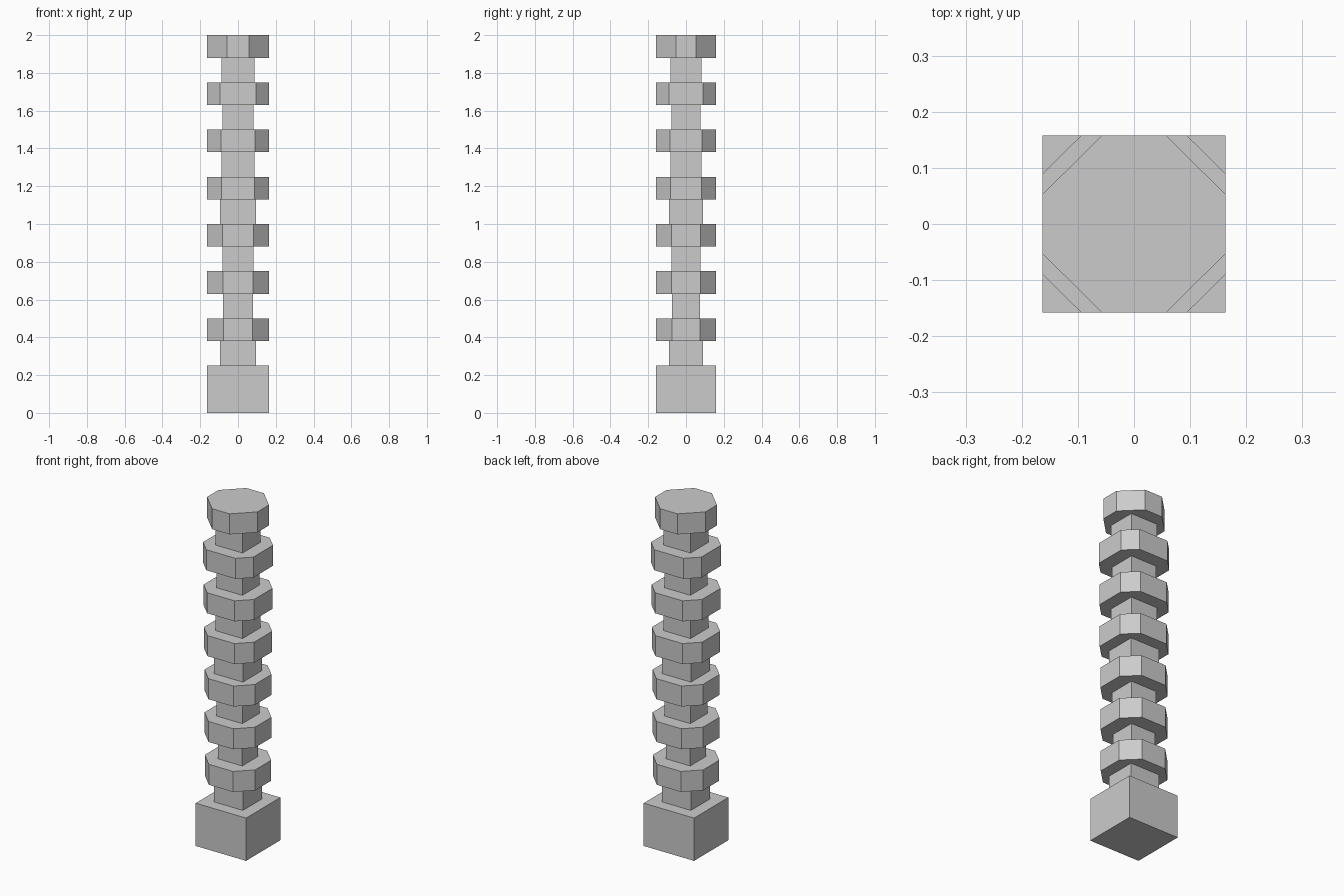
import bpy

if "Cube" in bpy.data.objects:
    bpy.data.objects.remove(bpy.data.objects["Cube"])

HX, HY = 0.163, 0.158  # half width and half depth of base and rings


def prism(name, outline, z0, z1):
    n = len(outline)
    verts = [(x, y, z) for z in (z0, z1) for x, y in outline]
    faces = [tuple(reversed(range(n))), tuple(range(n, 2 * n))]
    faces += [(i, (i + 1) % n, n + (i + 1) % n, n + i) for i in range(n)]
    mesh = bpy.data.meshes.new(name)
    mesh.from_pydata(verts, [], faces)
    obj = bpy.data.objects.new(name, mesh)
    bpy.context.collection.objects.link(obj)
    return obj


def rectangle(hx, hy):
    return [(-hx, -hy), (hx, -hy), (hx, hy), (-hx, hy)]


def octagon(fx, fy):
    # rectangle with cut corners; fx, fy are half lengths of the flats
    return [(-fx, -HY), (fx, -HY), (HX, -fy), (HX, fy),
            (fx, HY), (-fx, HY), (-HX, fy), (-HX, -fy)]


# Square plinth
prism("base", rectangle(HX, HY), 0, 0.25)

# Half widths of the square necks, and half flats of the eight-sided rings
necks = [0.094, 0.079, 0.083, 0.094, 0.087, 0.083, 0.087]
flats = [0.078, 0.080, 0.081, 0.087, 0.089, 0.094, 0.057]

# Alternating necks and rings up the post
for i, (neck, flat) in enumerate(zip(necks, flats)):
    z = 0.25 * (i + 1)
    prism(f"neck_{i + 1}", rectangle(neck, neck - 0.005), z, z + 0.13)
    prism(f"ring_{i + 1}", octagon(flat, flat - 0.004), z + 0.13, z + 0.25)
